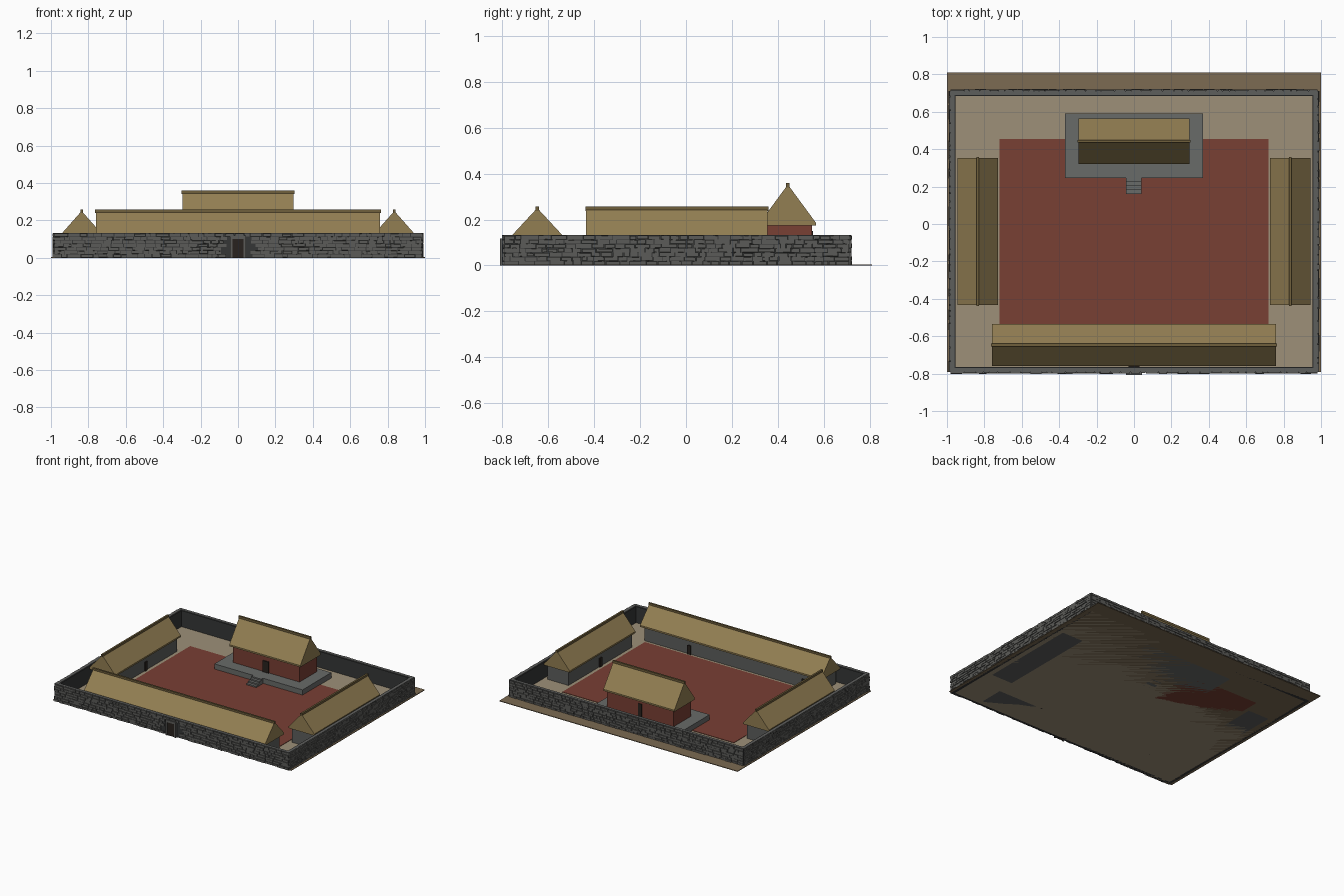
import bpy, bmesh, random
from mathutils import Vector

if "Cube" in bpy.data.objects:
    bpy.data.objects.remove(bpy.data.objects["Cube"])
random.seed(4)


def mat(name, c):
    m = bpy.data.materials.new(name)
    m.diffuse_color = (*c, 1)
    m.use_nodes = True
    m.node_tree.nodes["Principled BSDF"].inputs["Base Color"].default_value = m.diffuse_color
    return m


STONE = mat("stone", (0.105, 0.105, 0.098))
MORTAR = mat("mortar", (0.035, 0.037, 0.037))
THATCH = mat("thatch", (0.29, 0.21, 0.085))
RIDGE = mat("ridge_straw", (0.16, 0.115, 0.045))
RED = mat("red_clay", (0.19, 0.05, 0.034))
EARTH = mat("earth", (0.20, 0.145, 0.085))
SAND = mat("sand", (0.34, 0.28, 0.19))
PLASTER = mat("plaster", (0.11, 0.112, 0.108))
PAVING = mat("paving", (0.14, 0.145, 0.14))
WOOD = mat("dark_wood", (0.022, 0.016, 0.013))


def add_box(bm, x0, x1, y0, y1, z0, z1):
    vs = bmesh.ops.create_cube(bm, size=1)["verts"]
    for v in vs:
        v.co = Vector(((x0 + x1) / 2 + v.co.x * (x1 - x0),
                       (y0 + y1) / 2 + v.co.y * (y1 - y0),
                       (z0 + z1) / 2 + v.co.z * (z1 - z0)))
    return vs


def finish(name, bm, material):
    bmesh.ops.recalc_face_normals(bm, faces=bm.faces)
    me = bpy.data.meshes.new(name)
    bm.to_mesh(me)
    bm.free()
    me.materials.append(material)
    ob = bpy.data.objects.new(name, me)
    bpy.context.collection.objects.link(ob)
    return ob


def boxes(name, material, *dims):
    bm = bmesh.new()
    for d in dims:
        add_box(bm, *d)
    return finish(name, bm, material)


def roof(name, cx, cy, half_len, half_w, eave, ridge, along_x):
    """Solid gabled thatch roof with a thin eave edge, plus its ridge cap."""
    prof = [(-half_w, eave - 0.012), (half_w, eave - 0.012), (half_w, eave),
            (0, ridge), (-half_w, eave)]

    def place(a, b, z):
        return (cx + a, cy + b, z) if along_x else (cx + b, cy + a, z)
    bm = bmesh.new()
    face = bm.faces.new([bm.verts.new(place(-half_len, b, z)) for b, z in prof])
    out = bmesh.ops.extrude_face_region(bm, geom=[face])["geom"]
    shift = Vector(place(2 * half_len, 0, 0)) - Vector(place(0, 0, 0))
    bmesh.ops.translate(bm, vec=shift, verts=[g for g in out if isinstance(g, bmesh.types.BMVert)])
    bmesh.ops.holes_fill(bm, edges=bm.edges)
    finish(name, bm, THATCH)
    a, c = half_len + 0.004, 0.007
    dx, dy = (a, c) if along_x else (c, a)
    boxes(name + "_ridge_cap", RIDGE,
          (cx - dx, cx + dx, cy - dy, cy + dy, ridge - 0.012, ridge + 0.007))


# ground, inner yard and red courtyard
boxes("ground", EARTH, (-1, 1, -0.79, 0.81, 0, 0.005))
boxes("yard", SAND, (-0.96, 0.96, -0.775, 0.695, 0, 0.008))
boxes("courtyard", RED, (-0.72, 0.72, -0.535, 0.455, 0, 0.011))

# perimeter wall core
X, Y0, Y1, T, H = 0.982, -0.792, 0.712, 0.028, 0.13
boxes("perimeter_wall", MORTAR,
      (-X, X, Y0, Y0 + T, 0, H), (-X, X, Y1 - T, Y1, 0, H),
      (-X, -X + T, Y0 + T, Y1 - T, 0, H), (X - T, X, Y0 + T, Y1 - T, 0, H))
boxes("wall_coping", PLASTER,
      (-X, X, Y0, Y0 + 0.022, H, H + 0.003), (-X, X, Y1 - 0.022, Y1, H, H + 0.003),
      (-X, -X + 0.022, Y0 + 0.022, Y1 - 0.022, H, H + 0.003),
      (X - 0.022, X, Y0 + 0.022, Y1 - 0.022, H, H + 0.003))


# irregular stone courses on each outer wall face
def stone_face(name, lo, hi, make, gap=None):
    bm = bmesh.new()
    rows = 7
    rh = H / rows
    for r in range(rows):
        p = lo
        while p < hi - 0.01:
            q = min(p + random.uniform(0.025, 0.075), hi)
            if hi - q < 0.02:
                q = hi
            z0 = r * rh + random.uniform(0.001, 0.003)
            z1 = (r + 1) * rh - random.uniform(-0.001, 0.002)
            if not (gap and p < gap and q > -gap and r < 6):
                vs = add_box(bm, *make(p + 0.002, q - 0.002, random.uniform(0.004, 0.009)), z0, z1)
                for v in vs:
                    v.co.z = max(0.0, v.co.z + random.uniform(-0.0015, 0.0015))
            p = q
    finish(name, bm, STONE)


stone_face("front_stones", -X, X, lambda p, q, d: (p, q, Y0 - d, Y0 + 0.004), 0.04)
stone_face("back_stones", -X, X, lambda p, q, d: (p, q, Y1 - 0.004, Y1 + d))
stone_face("left_stones", Y0, Y1, lambda p, q, d: (-X - d, -X + 0.004, p, q))
stone_face("right_stones", Y0, Y1, lambda p, q, d: (X - 0.004, X + d, p, q))

# front gate
boxes("gate_frame", STONE, (-0.042, -0.029, -0.808, -0.78, 0, 0.112),
      (0.029, 0.042, -0.808, -0.78, 0, 0.112), (-0.042, 0.042, -0.808, -0.78, 0.1, 0.118))
boxes("gate_door", WOOD, (-0.03, 0.03, -0.802, -0.76, 0, 0.1))

# front hall
boxes("front_hall_walls", PLASTER, (-0.74, 0.74, -0.74, -0.557, 0, 0.125))
roof("front_hall_roof", 0, -0.647, 0.76, 0.113, 0.128, 0.25, True)
boxes("front_hall_doors", WOOD, *[(x - 0.014, x + 0.014, -0.56, -0.549, 0, 0.075)
                                  for x in (-0.6, 0.36)])

# side halls
for side, s in (("left", -1), ("right", 1)):
    c = s * 0.836
    boxes(side + "_hall_walls", PLASTER, (c - 0.088, c + 0.088, -0.42, 0.34, 0, 0.125))
    roof(side + "_hall_roof", c, -0.04, 0.394, 0.108, 0.128, 0.25, False)
    d = c - s * 0.09
    boxes(side + "_hall_door", WOOD, (d - 0.006, d + 0.006, -0.055, -0.025, 0, 0.075))

# main hall on its platform
boxes("main_platform", PAVING, (-0.37, 0.37, 0.245, 0.59, 0, 0.05))
boxes("platform_steps", PAVING, *[(-0.043, 0.04, 0.14 + 0.021 * i, 0.161 + 0.021 * i,
                                   0, 0.01 * (i + 1) + 0.001) for i in range(5)])
boxes("main_hall_walls", RED, (-0.28, 0.28, 0.338, 0.548, 0.05, 0.185))
roof("main_hall_roof", 0, 0.443, 0.298, 0.122, 0.186, 0.352, True)
boxes("main_hall_doors", WOOD, (-0.025, 0.025, 0.33, 0.34, 0.05, 0.135),
      (-0.014, 0.014, 0.546, 0.553, 0.05, 0.15))
